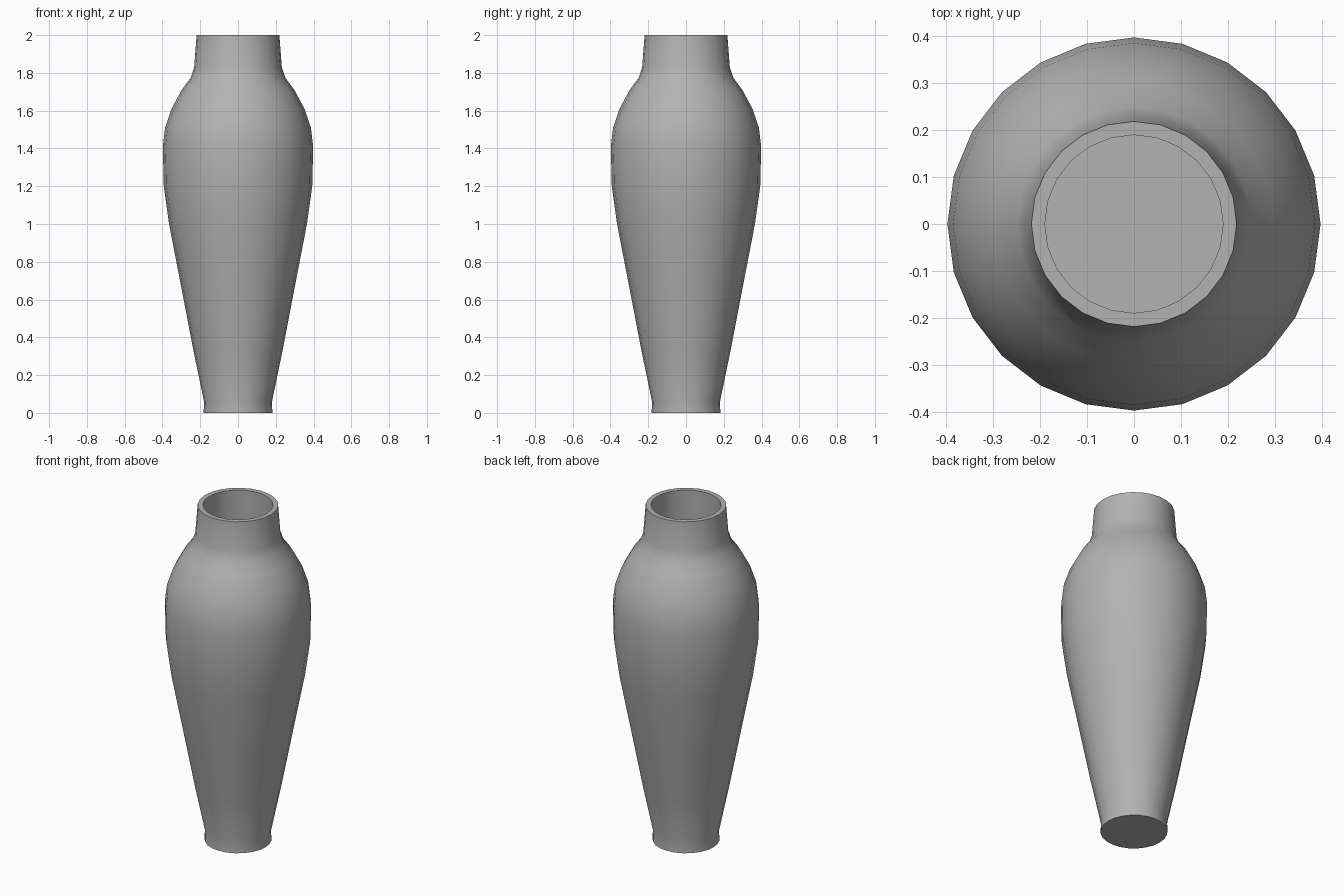
import bpy, bmesh, math

if "Cube" in bpy.data.objects:
    bpy.data.objects.remove(bpy.data.objects["Cube"])

SIDES = 24

# Outer wall from foot to rim, then down inside the neck (radius, height)
profile = [
    (0.182, 0.0), (0.18, 0.06), (0.236, 0.33), (0.305, 0.69),
    (0.365, 1.0), (0.393, 1.2), (0.398, 1.41), (0.386, 1.51),
    (0.352, 1.61), (0.298, 1.71), (0.25, 1.775), (0.232, 1.83),
    (0.219, 2.0), (0.19, 2.0), (0.195, 1.8),
]

bm = bmesh.new()
rings = []
for r, z in profile:
    rings.append([bm.verts.new((r * math.cos(2 * math.pi * i / SIDES),
                                r * math.sin(2 * math.pi * i / SIDES), z))
                  for i in range(SIDES)])
for low, high in zip(rings, rings[1:]):
    for i in range(SIDES):
        j = (i + 1) % SIDES
        bm.faces.new((low[i], low[j], high[j], high[i]))

# Base disc and inner floor
bm.faces.new(rings[0][::-1])
bm.faces.new(rings[-1])
bmesh.ops.recalc_face_normals(bm, faces=bm.faces)

mesh = bpy.data.meshes.new("vase")
bm.to_mesh(mesh)
bm.free()
vase = bpy.data.objects.new("vase", mesh)
bpy.context.collection.objects.link(vase)
bpy.context.view_layer.objects.active = vase
vase.select_set(True)
bpy.ops.object.shade_smooth_by_angle(angle=math.radians(40))

# Dark grey glaze
glaze = bpy.data.materials.new("grey_glaze")
glaze.diffuse_color = (0.45, 0.45, 0.45, 1)
glaze.use_nodes = True
glaze.node_tree.nodes["Principled BSDF"].inputs["Base Color"].default_value = glaze.diffuse_color
mesh.materials.append(glaze)
